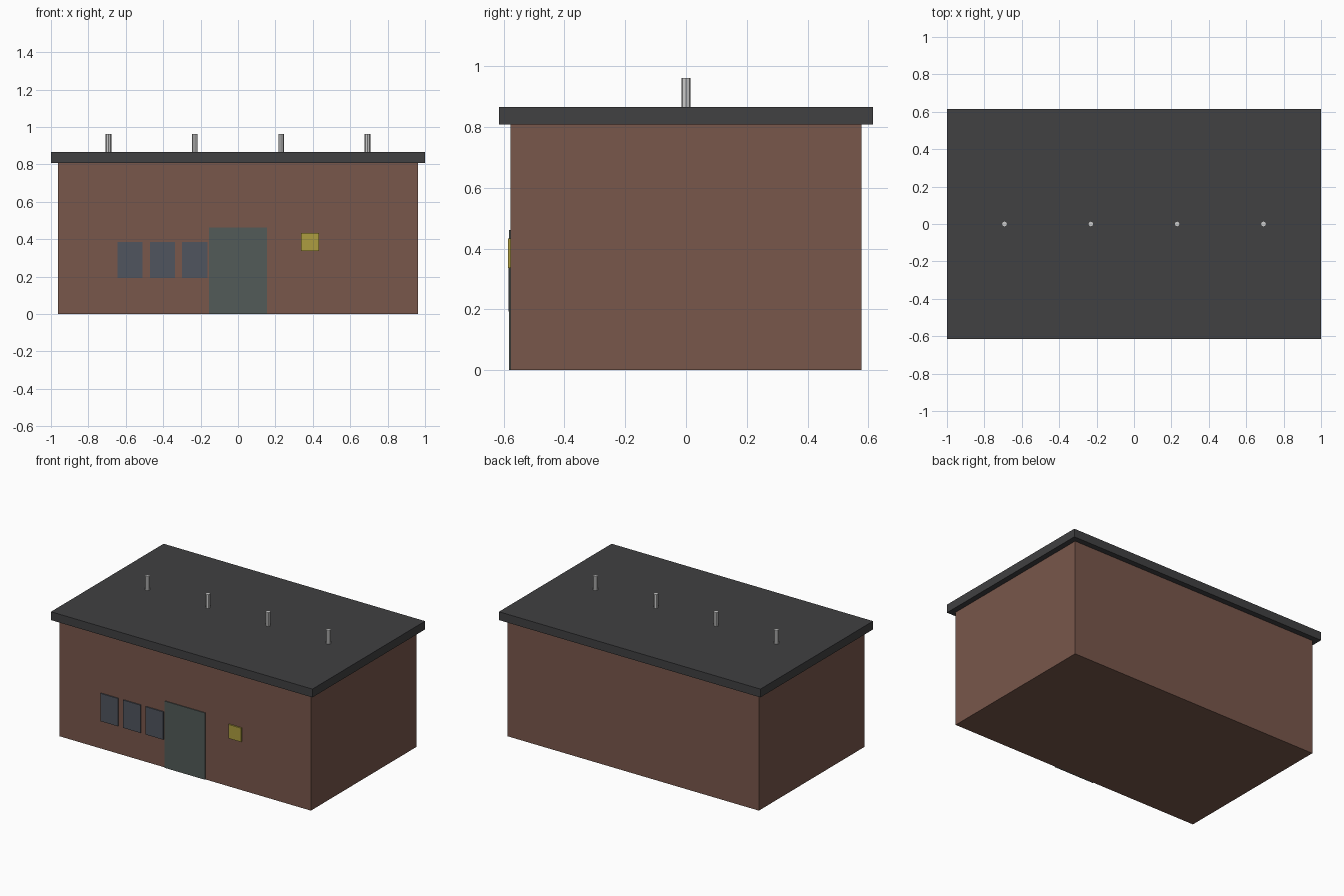
import bpy

if "Cube" in bpy.data.objects:
    bpy.data.objects.remove(bpy.data.objects["Cube"])

U = 2 / 52          # design module: the roof is 52 modules long
WALL_Y = -15 * U    # front wall plane


def material(name, rgb):
    m = bpy.data.materials.new(name)
    m.diffuse_color = (*rgb, 1)
    m.use_nodes = True
    m.node_tree.nodes["Principled BSDF"].inputs["Base Color"].default_value = m.diffuse_color
    return m


BRICK = material("brick", (0.19, 0.095, 0.07))
ROOF = material("roofing", (0.052, 0.052, 0.054))
DOOR = material("door_paint", (0.085, 0.105, 0.098))
GLASS = material("glass", (0.08, 0.09, 0.112))
YELLOW = material("yellow_paint", (0.42, 0.34, 0.05))


def box(name, lo, hi, mat):
    bpy.ops.mesh.primitive_cube_add(size=1, location=[(a + b) / 2 for a, b in zip(lo, hi)])
    ob = bpy.context.object
    ob.name = name
    ob.scale = [b - a for a, b in zip(lo, hi)]
    bpy.ops.object.transform_apply(location=False, rotation=False, scale=True)
    ob.data.materials.append(mat)
    return ob


def front_panel(name, x, z, w, h, proud, mat):
    # thin panel set slightly into the front wall
    return box(name, ((x - w / 2) * U, WALL_Y - proud * U, (z - h / 2) * U),
               ((x + w / 2) * U, WALL_Y + 0.1 * U, (z + h / 2) * U), mat)


# Main block and overhanging flat roof
box("walls", (-25 * U, WALL_Y, 0), (25 * U, -WALL_Y, 21 * U), BRICK)
box("roof_slab", (-1, -16 * U, 21 * U), (1, 16 * U, 22.5 * U), ROOF)

# Front door, windows and small wall plate
front_panel("door", 0, 6, 8, 12, 0.15, DOOR)
for i in range(3):
    front_panel(f"window_{i + 1}", -15 + 4.5 * i, 7.5, 3.5, 5, 0.2, GLASS)
front_panel("wall_plate", 10, 10, 2.5, 2.5, 0.25, YELLOW)

# Row of vent pipes along the roof centre
for i in range(4):
    bpy.ops.mesh.primitive_cylinder_add(vertices=8, radius=0.4 * U, depth=2.5 * U,
                                        location=((-18 + 12 * i) * U, 0, 23.75 * U))
    bpy.context.object.name = f"vent_pipe_{i + 1}"
